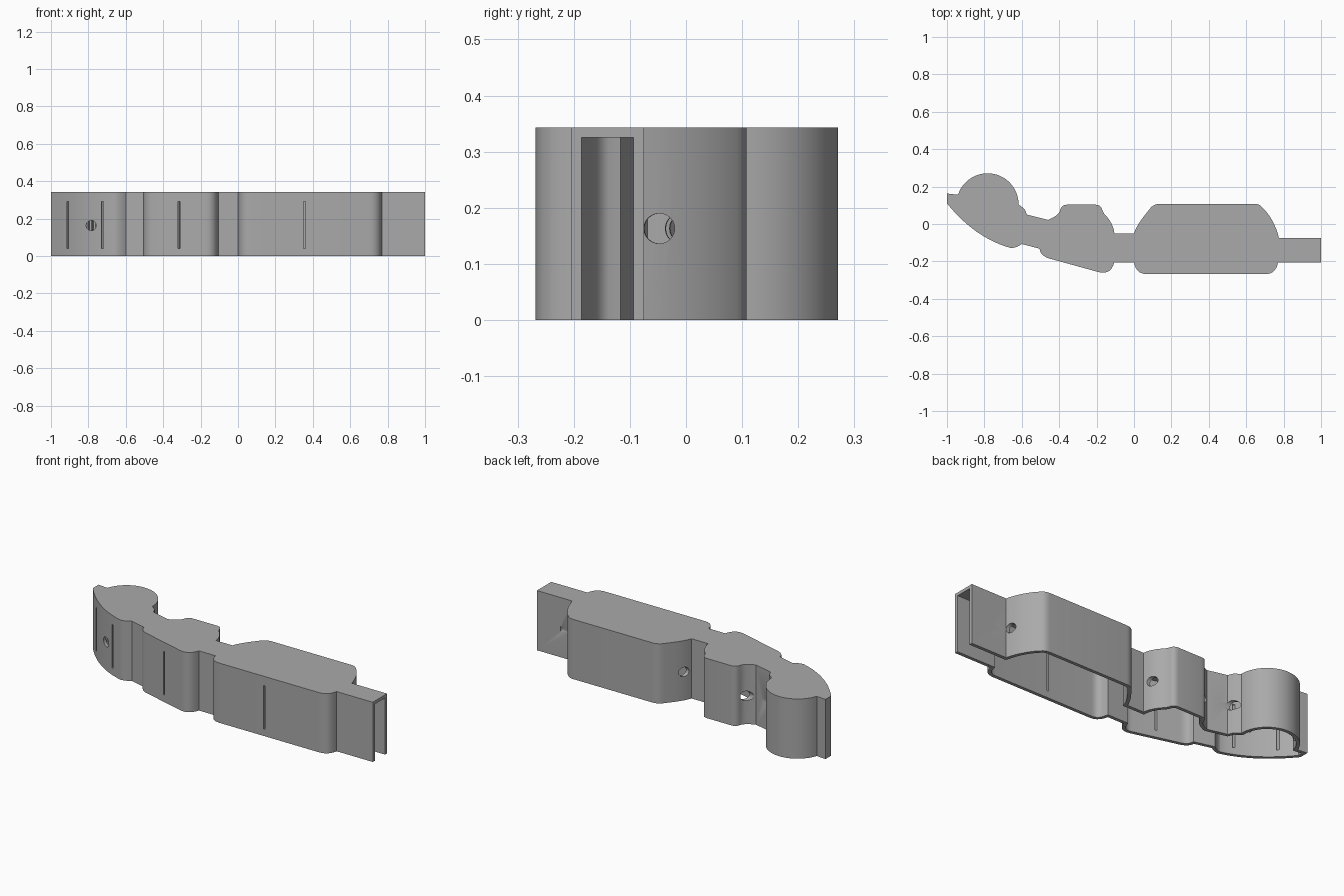
import bpy, bmesh, math
from mathutils import Vector, Matrix

cube = bpy.data.objects.get("Cube")
if cube:
    bpy.data.objects.remove(cube, do_unlink=True)

HEIGHT, ROOF, WALL = 0.343, 0.325, 0.019
GREY = (0.4, 0.4, 0.4, 1)
mat = bpy.data.materials.new("plain_grey")
mat.use_nodes = True
mat.diffuse_color = GREY
mat.node_tree.nodes["Principled BSDF"].inputs["Base Color"].default_value = GREY


def bend(a, c, b, n=7):
    """Points of a quadratic curve from a to b pulled towards c."""
    a, b, c = Vector(a), Vector(b), Vector(c)
    return [a.lerp(c, i / n).lerp(c.lerp(b, i / n), i / n) for i in range(n + 1)]


def inset(points, d):
    """Inward mitred offset of a counter-clockwise outline."""
    out = []
    for i, p in enumerate(points):
        e1 = (p - points[i - 1]).normalized()
        e2 = (points[(i + 1) % len(points)] - p).normalized()
        n1, n2 = Vector((-e1.y, e1.x)), Vector((-e2.y, e2.x))
        out.append(p + (n1 + n2) * d / max(1 + n1.dot(n2), 0.5))
    return out


def make_object(name, bm):
    bmesh.ops.recalc_face_normals(bm, faces=bm.faces)
    mesh = bpy.data.meshes.new(name)
    bm.to_mesh(mesh)
    bm.free()
    mesh.materials.append(mat)
    obj = bpy.data.objects.new(name, mesh)
    bpy.context.collection.objects.link(obj)
    return obj


def prism(name, points, z0, z1):
    bm = bmesh.new()
    face = bm.faces.new([bm.verts.new((p[0], p[1], z0)) for p in points])
    ext = bmesh.ops.extrude_face_region(bm, geom=[face])
    top = [g for g in ext["geom"] if isinstance(g, bmesh.types.BMVert)]
    bmesh.ops.translate(bm, verts=top, vec=(0, 0, z1 - z0))
    return make_object(name, bm)


def bore(name, a, b, r=0.027):
    a, b = Vector((*a, 0.163)), Vector((*b, 0.163))
    turn = (b - a).to_track_quat('Z', 'Y').to_matrix().to_4x4()
    bm = bmesh.new()
    bmesh.ops.create_cone(bm, cap_ends=True, segments=24, radius1=r, radius2=r,
                          depth=(b - a).length,
                          matrix=Matrix.Translation((a + b) / 2) @ turn)
    return make_object(name, bm)


def cut(target, cutter):
    cutter.hide_render = True
    mod = target.modifiers.new("cut", 'BOOLEAN')
    mod.operation, mod.solver, mod.object = 'DIFFERENCE', 'EXACT', cutter
    bpy.context.view_layer.objects.active = target
    bpy.ops.object.modifier_apply(modifier=mod.name)
    bpy.data.objects.remove(cutter, do_unlink=True)


# Outline, counter-clockwise from the left tip along the front
outline = [Vector((-1, 0.163))]
outline += bend((-1, 0.11), (-0.85, -0.075), (-0.66, -0.128), 12)
outline += bend((-0.65, -0.128), (-0.625, -0.125), (-0.6, -0.107), 4)
outline += bend((-0.505, -0.132), (-0.5, -0.175), (-0.44, -0.188))
outline += bend((-0.19, -0.257), (-0.125, -0.275), (-0.105, -0.205))
outline += bend((0, -0.205), (0.01, -0.268), (0.07, -0.268))
outline += bend((0.7, -0.268), (0.76, -0.268), (0.77, -0.205))
outline += [Vector((1, -0.205)), Vector((1, -0.075))]
outline += bend((0.775, -0.075), (0.755, 0.01), (0.7, 0.075))
outline += bend((0.685, 0.09), (0.67, 0.108), (0.64, 0.108), 5)
outline += bend((0.14, 0.108), (0.105, 0.108), (0.085, 0.082), 5)
outline += bend((0.06, 0.05), (0.015, -0.005), (0, -0.05))
outline += bend((-0.105, -0.05), (-0.11, 0.005), (-0.16, 0.055), 6)
outline += bend((-0.168, 0.07), (-0.175, 0.103), (-0.205, 0.103), 5)
outline += bend((-0.36, 0.103), (-0.39, 0.103), (-0.397, 0.068), 5)
outline += bend((-0.405, 0.055), (-0.425, 0.035), (-0.46, 0.022), 5)
outline += [Vector((-0.572, 0.05)), Vector((-0.585, 0.08))]
outline += [Vector((-0.783 + 0.166 * math.cos(t), 0.105 + 0.166 * math.sin(t)))
            for t in (math.radians(162 * i / 30) for i in range(31))]

# Hollow shell, open below and at the right end
shell = prism("cover_shell", outline, 0, HEIGHT)
hollow = inset(outline, WALL)
for p in hollow:
    if p.x > 0.9:
        p.x = 1.1
cut(shell, prism("hollow_cutter", hollow, -0.1, ROOF))

# Narrow slots through the front wall
for x, y in ((-0.91, 0.09), (-0.725, -0.04), (-0.315, -0.14), (0.355, -0.2)):
    box = [(x - 0.005, -0.4), (x + 0.005, -0.4), (x + 0.005, y), (x - 0.005, y)]
    cut(shell, prism("slot_cutter", box, 0.04, 0.29))

# Round cable passages between the chambers and one hole in the front
for a, b in (((0.85, -0.052), (0.6, -0.039)), ((0.12, -0.015), (-0.22, 0.004)),
             ((-0.34, 0.037), (-0.68, 0.085)), ((-0.785, -0.3), (-0.785, 0.05))):
    cut(shell, bore("hole_cutter", a, b))

# Small upright ribs inside the back wall of each chamber
ribs = []
for start, end, y in ((0.15, 0.63, 0.09), (-0.35, -0.21, 0.085)):
    count = round((end - start) / 0.033)
    ribs += [(Vector((start + (end - start) * i / count, y)), Vector((0, -1)))
             for i in range(count + 1)]
for i in range(13):
    t = math.radians(25 + 9 * i)
    out = Vector((math.cos(t), math.sin(t)))
    ribs.append((Vector((-0.783, 0.105)) + out * 0.148, -out))
for p, inward in ribs:
    side = Vector((-inward.y, inward.x)) * 0.007
    prism("inner_rib", [p - side, p + side, p + inward * 0.014], 0.01, ROOF)

bpy.ops.object.select_all(action='DESELECT')
shell.select_set(True)
bpy.context.view_layer.objects.active = shell
bpy.ops.object.shade_smooth_by_angle(angle=math.radians(25))
